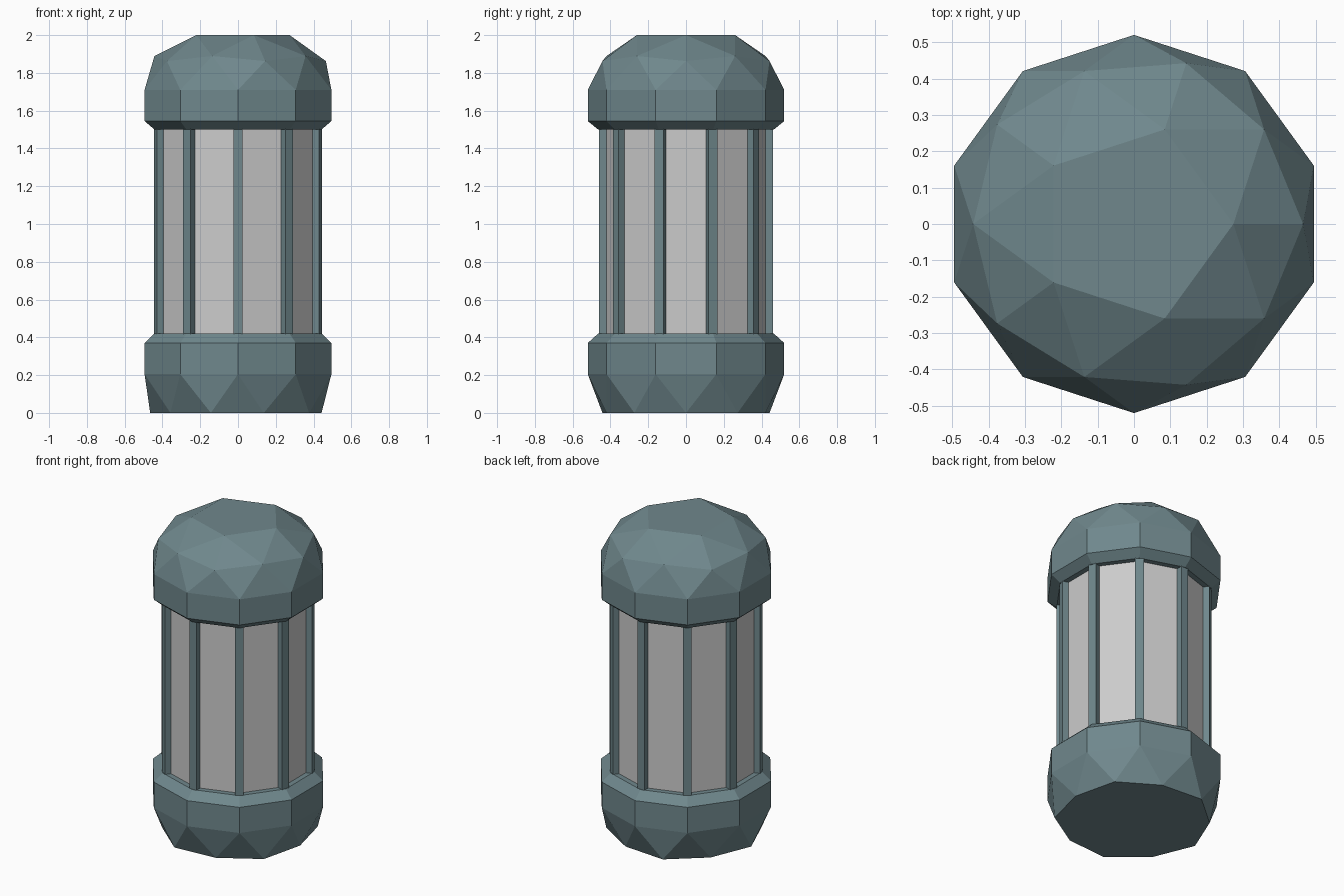
import bpy, bmesh, math
from mathutils import Matrix

if "Cube" in bpy.data.objects:
    bpy.data.objects.remove(bpy.data.objects["Cube"])

R = 0.52          # outer radius of the caps (to the corners)
SIDES = 10

metal = bpy.data.materials.new("teal_metal")
metal.diffuse_color = (0.16, 0.245, 0.265, 1)
metal.use_nodes = True
metal.node_tree.nodes["Principled BSDF"].inputs["Base Color"].default_value = metal.diffuse_color


def finish(name, bm, mat=None):
    bmesh.ops.recalc_face_normals(bm, faces=bm.faces[:])
    mesh = bpy.data.meshes.new(name)
    bm.to_mesh(mesh)
    bm.free()
    obj = bpy.data.objects.new(name, mesh)
    bpy.context.collection.objects.link(obj)
    if mat:
        mesh.materials.append(mat)
    return obj


def cap(name, side, dome_z, rings):
    """Half icosphere (side +1 up, -1 down), its rim extruded through (radius, z) rings."""
    bm = bmesh.new()
    bmesh.ops.create_icosphere(bm, subdivisions=2, radius=1)
    bmesh.ops.delete(bm, geom=[v for v in bm.verts if v.co.z * side < -0.01], context='VERTS')
    for v in bm.verts:
        v.co = (v.co.x * R, v.co.y * R, dome_z(v.co.z))
    rim = [e for e in bm.edges if e.is_boundary]
    last = R
    for r, z in rings:
        ext = bmesh.ops.extrude_edge_only(bm, edges=rim)["geom"]
        for v in [g for g in ext if isinstance(g, bmesh.types.BMVert)]:
            v.co = (v.co.x * r / last, v.co.y * r / last, z)
        rim = [g for g in ext if isinstance(g, bmesh.types.BMEdge) and g.is_boundary]
        last = r
    bmesh.ops.edgeloop_fill(bm, edges=rim)
    finish(name, bm, metal)


# Top cap: shallow faceted dome with a flat pentagon on top
cap("top_cap", 1, lambda z: min(1.71 + 0.341 * z, 2.0), [(R, 1.545), (0.465, 1.5)])
# Bottom cap: faceted dome flattened onto the ground
cap("bottom_cap", -1, lambda z: 0.205 if z > -0.01 else 0.0, [(R, 0.37), (0.465, 0.42)])

# Ten-sided glass tube, one corner turned to +y
bm = bmesh.new()
tube = bmesh.ops.create_cone(bm, cap_ends=True, segments=SIDES, radius1=0.43, radius2=0.43, depth=1.12)["verts"]
turn = math.radians(90) - math.atan2(tube[0].co.y, tube[0].co.x)
bmesh.ops.transform(bm, verts=tube,
                    matrix=Matrix.Translation((0, 0, 0.96)) @ Matrix.Rotation(turn, 4, 'Z'))
finish("glass_tube", bm)

# Upright bars at the corners of the tube
bm = bmesh.new()
for i in range(SIDES):
    m = (Matrix.Rotation(math.radians(18 + 36 * i), 4, 'Z')
         @ Matrix.Translation((0.435, 0, 0.96))
         @ Matrix.Diagonal((0.05, 0.05, 1.12, 1)))
    bmesh.ops.create_cube(bm, size=1, matrix=m)
finish("upright_bars", bm, metal)
